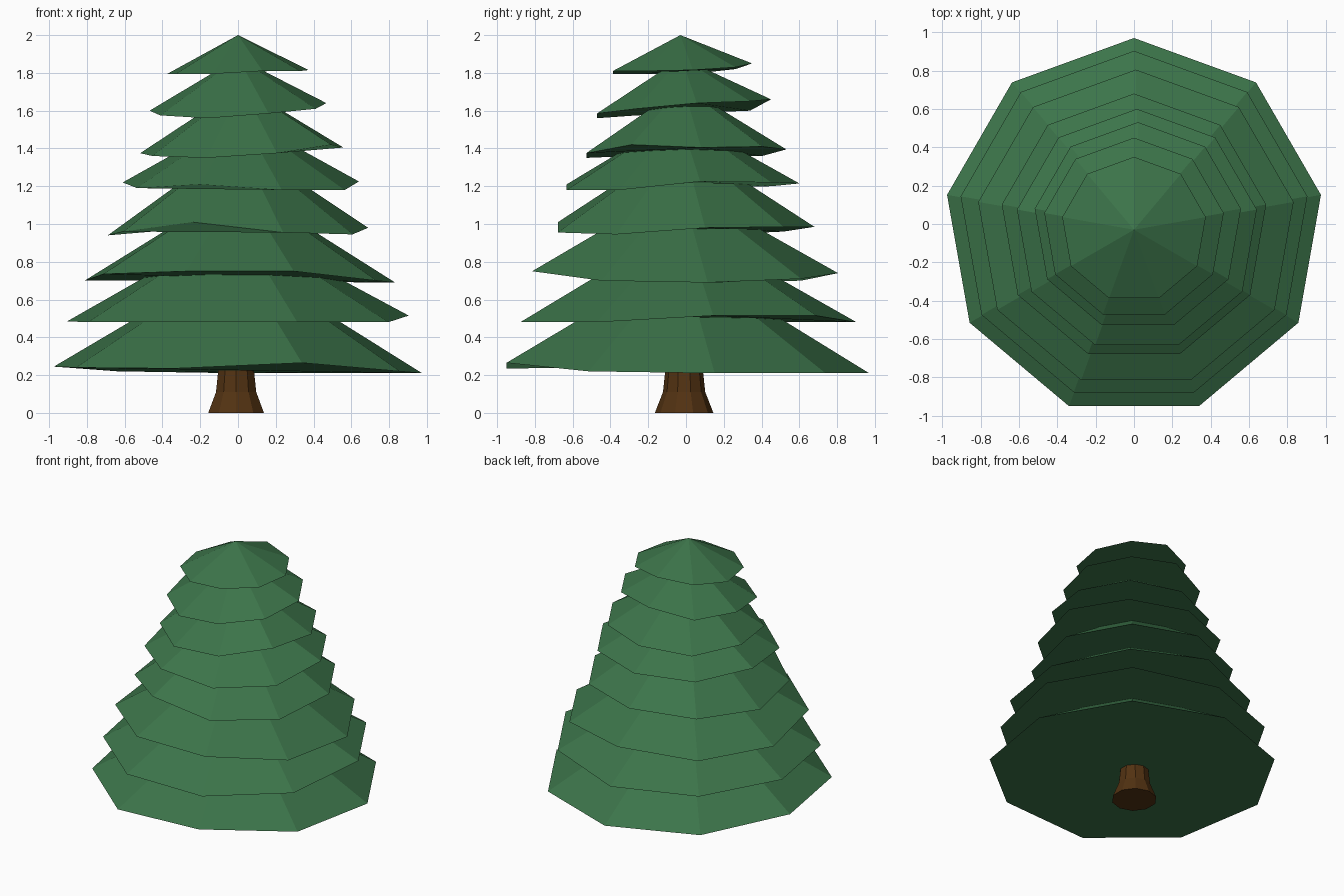
import bpy, bmesh
from math import sin, cos, tau

cube = bpy.data.objects.get("Cube")
if cube:
    bpy.data.objects.remove(cube, do_unlink=True)


def make_material(name, rgb):
    mat = bpy.data.materials.new(name)
    color = (*rgb, 1.0)
    mat.diffuse_color = color
    mat.use_nodes = True
    for node in mat.node_tree.nodes:
        if node.type == "BSDF_PRINCIPLED":
            node.inputs["Base Color"].default_value = color
    return mat


def finish_object(name, bm, material):
    bmesh.ops.recalc_face_normals(bm, faces=bm.faces[:])
    mesh = bpy.data.meshes.new(name)
    bm.to_mesh(mesh)
    bm.free()
    mesh.materials.append(material)
    obj = bpy.data.objects.new(name, mesh)
    bpy.context.collection.objects.link(obj)
    return obj


def add_ring(bm, center, radius, heights):
    """Regular ring starting at the back, one height per corner."""
    step = tau / len(heights)
    return [bm.verts.new((center[0] - radius * sin(i * step),
                          center[1] + radius * cos(i * step), z))
            for i, z in enumerate(heights)]


def make_branch_tier(name, center, radius, apex_z, base_z, offsets, material):
    """Low-poly cone whose rim corners droop by uneven amounts (hundredths)."""
    bm = bmesh.new()
    rim = add_ring(bm, center, radius, [base_z + o / 100 for o in offsets])
    apex = bm.verts.new((*center, apex_z))
    for a, b in zip(rim, rim[1:] + rim[:1]):
        bm.faces.new((a, b, apex))
    bm.faces.new(rim[::-1])
    return finish_object(name, bm, material)


def make_trunk(name, center, profile, sides, material):
    """Flared trunk lofted through (radius, height) rings."""
    bm = bmesh.new()
    rings = [add_ring(bm, center, r, [z] * sides) for r, z in profile]
    for low, high in zip(rings, rings[1:]):
        for i in range(sides):
            j = (i + 1) % sides
            bm.faces.new((low[i], low[j], high[j], high[i]))
    bm.faces.new(rings[0][::-1])
    bm.faces.new(rings[-1])
    return finish_object(name, bm, material)


needle_green = make_material("needle green", (0.045, 0.175, 0.068))
bark_brown = make_material("bark brown", (0.085, 0.032, 0.006))

# Trunk with a flared foot
make_trunk("trunk", (-0.01, -0.01),
           [(0.155, 0.0), (0.112, 0.11), (0.1, 0.22), (0.1, 0.3)],
           10, bark_brown)

# Branch tiers, bottom to top: centre, radius, apex, base height, rim offsets
tiers = [
    ((0.0, -0.02), 0.99, 0.82, 0.21, (0, 1, 3.5, 3, 2.5, 5.5, 1, 0, 0)),
    ((0.0, -0.015), 0.918, 1.0, 0.48, (0, 0, 0.5, 0, 0, 0, 0, 3.5, 3.5)),
    ((0.01, -0.03), 0.835, 1.21, 0.69, (5, 1, 1, 4.5, 6, 6, 1, 0, 2)),
    ((0.0, -0.02), 0.7, 1.44, 0.94, (4.5, 2, 0, 2, 7, 1.5, 0.5, 4, 4.5)),
    ((0.015, -0.035), 0.635, 1.57, 1.18, (3.5, 2, 4, 1, 3, 0, 0, 4.5, 4)),
    ((0.02, -0.015), 0.546, 1.73, 1.35, (4.5, 1, 2.5, 1, 0, 2.5, 7, 5.5, 6)),
    ((0.0, -0.025), 0.475, 1.88, 1.56, (10, 4, 4, 1.5, 0, 2.5, 5, 8, 9)),
    ((0.0, -0.03), 0.38, 2.0, 1.79, (6, 3, 0.5, 0.5, 0.5, 2, 2, 2.5, 4)),
]
for number, (center, radius, apex_z, base_z, offsets) in enumerate(tiers, 1):
    make_branch_tier(f"branch_tier_{number}", center, radius, apex_z,
                     base_z, offsets, needle_green)
